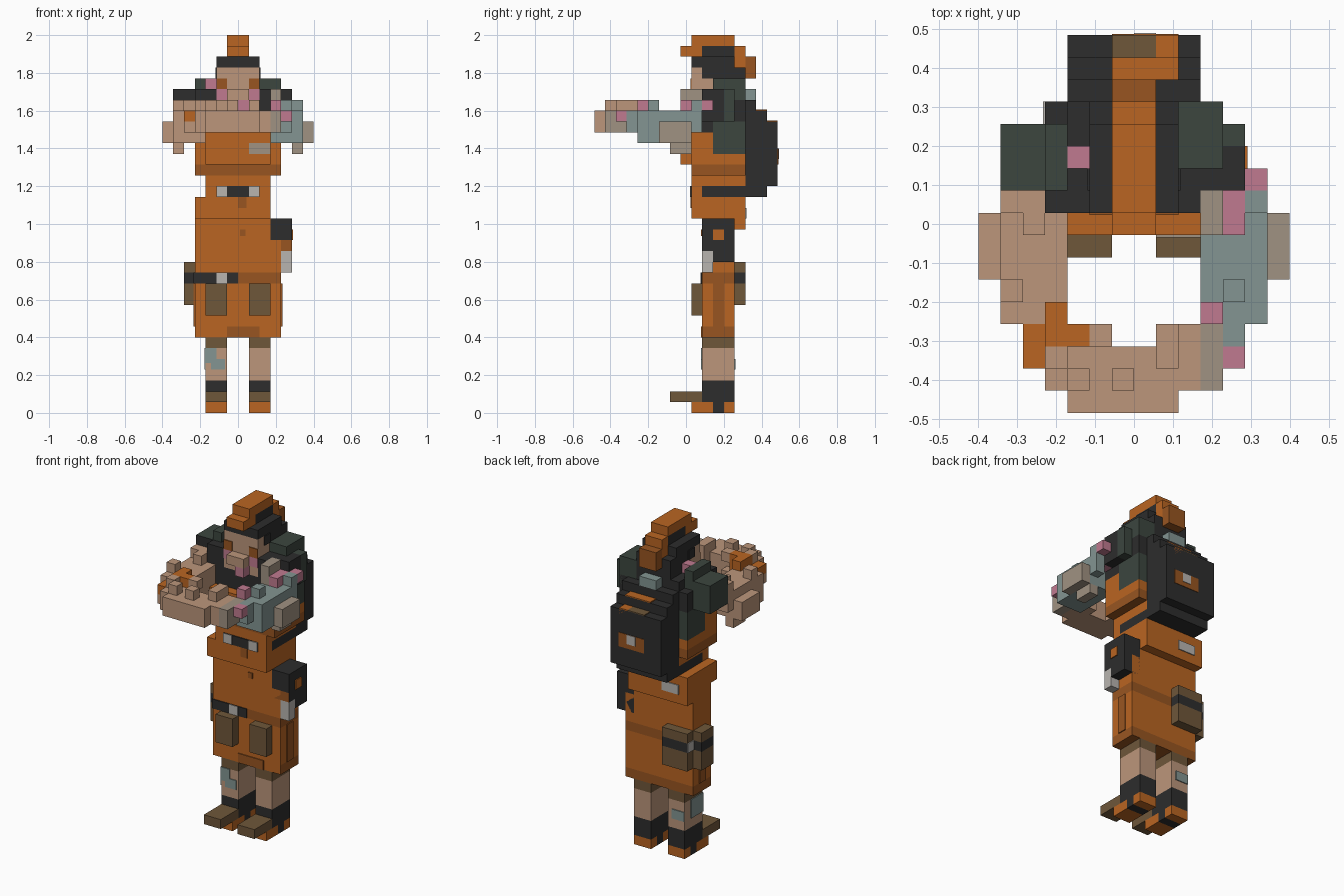
import bpy
import bmesh
from mathutils import Matrix, Vector

old = bpy.data.objects.get("Cube")
if old:
    bpy.data.objects.remove(old, do_unlink=True)

UNIT = 2 / 35          # edge of one block
DEPTH = 17             # blocks from front to back


def linear(c):
    c = c / 255
    return c / 12.92 if c <= 0.04045 else ((c + 0.055) / 1.055) ** 2.4


COLOURS = {
    "orange": "ba6522", "rust": "985521", "charcoal": "2d2d2d", "skin": "bc967b",
    "teal": "839592", "ash": "a09282", "pink": "c07a90", "white": "b9b5b0",
    "brown": "6f573a", "green": "3c463f",
}
NAMES = list(COLOURS)
MATERIALS = []
for name, code in COLOURS.items():
    mat = bpy.data.materials.new(name)
    mat.use_nodes = True
    rgba = [linear(c) for c in bytes.fromhex(code)] + [1]
    mat.diffuse_color = rgba
    bsdf = mat.node_tree.nodes["Principled BSDF"]
    bsdf.inputs["Base Color"].default_value = rgba
    MATERIALS.append(mat)


def box(colour, x, y, z, front=None):
    """Block in grid units; front optionally recolours the -y face."""
    return dict(colour=colour, x=x, y=y, z=z, front=front)


def part(name, *boxes):
    """Join several grid blocks into one named object."""
    bm = bmesh.new()
    used = []
    for b in boxes:
        for c in (b["colour"], b["front"]):
            if c and c not in used:
                used.append(c)
        lo = Vector((b["x"][0], b["y"][0] - DEPTH / 2, b["z"][0])) * UNIT
        hi = Vector((b["x"][1], b["y"][1] - DEPTH / 2, b["z"][1])) * UNIT
        matrix = Matrix.Translation((lo + hi) / 2) @ Matrix.Diagonal((hi - lo).to_4d())
        verts = bmesh.ops.create_cube(bm, size=1, matrix=matrix)["verts"]
        bm.normal_update()
        for face in {f for v in verts for f in v.link_faces}:
            facing = b["front"] and face.normal.y < -0.5
            face.material_index = used.index(b["front"] if facing else b["colour"])
    mesh = bpy.data.meshes.new(name)
    bm.to_mesh(mesh)
    bm.free()
    for c in used:
        mesh.materials.append(MATERIALS[NAMES.index(c)])
    obj = bpy.data.objects.new(name, mesh)
    bpy.context.collection.objects.link(obj)
    return obj


T = 0.1                # thickness of painted plates, in blocks

# Legs and shoes
for side, x in (("right", (-3, -1)), ("left", (1, 3))):
    part(side + "_leg",
         box("brown", x, y=(10, 13), z=(6, 7)),
         box("skin", x, y=(10, 13), z=(3, 6)))
    part(side + "_shoe",
         box("charcoal", x, y=(10, 13), z=(1, 3), front="charcoal"),
         box("brown", x, y=(7, 10), z=(1, 2)),
         box("orange", x, y=(9, 11), z=(0, 1)),
         box("charcoal", x, y=(11, 12), z=(0, 1)),
         box("orange", x, y=(12, 13), z=(0, 1)))
part("calf_patch",
     box("teal", x=(-2.5, -1.2), y=(10 - T, 10), z=(4, 5)),
     box("teal", x=(-3, -2), y=(10 - T, 10), z=(4.6, 6)),
     box("teal", x=(-3 - T, -3), y=(10, 12), z=(4, 6)),
     box("teal", x=(-3, -1.5), y=(13, 13 + T), z=(4, 5)))

# Long skirt of the coat
part("skirt",
     box("rust", x=(-4, 4), y=(10, 13), z=(7, 8), front="orange"),
     box("orange", x=(-4, 4), y=(10, 13), z=(8, 12)),
     box("rust", x=(-4, 4), y=(10, 13), z=(12, 13)),
     box("orange", x=(-4, 4), y=(10, 13), z=(13, 16)),
     box("orange", x=(-4, 3), y=(10, 13), z=(16, 18)))
part("skirt_hem", box("rust", x=(-1, 2), y=(10 - T, 10), z=(7, 8)))
for side in (-1, 1):
    part("side_stripe", box("rust", sorted((4 * side, (4 + T) * side)), y=(11, 12), z=(8, 12)))
part("hip_panel",
     box("orange", x=(-4, 3), y=(9, 14), z=(18, 20)),
     box("orange", x=(-4, 3), y=(12, 14), z=(17, 18)))
part("hip_label", box("white", x=(-3, -1), y=(14, 14 + T), z=(18, 19)))
part("hip_seam",
     box("rust", x=(0, 0.8), y=(9 - T, 9), z=(19, 20)),
     box("rust", x=(0.2, 0.7), y=(10 - T, 10), z=(16.4, 17)))

# Belts with buckles
part("lower_belt",
     box("charcoal", x=(-4, 0), y=(10 - T, 10), z=(12, 13)),
     box("charcoal", x=(-4 - T, -4), y=(10, 11), z=(12, 13)))
part("lower_buckle", box("white", x=(-2, -1), y=(10 - 1.5 * T, 10), z=(12, 13)))
part("upper_belt",
     box("orange", x=(-3, 3), y=(9, 10), z=(20, 21)),
     box("charcoal", x=(-3, 3), y=(10, 14), z=(20, 21)),
     box("charcoal", x=(-2, 2), y=(9 - T, 9), z=(20, 21)))
for x in (-2, 1):
    part("upper_buckle", box("white", x=(x, x + 1), y=(9 - 1.5 * T, 9), z=(20, 21)))

# Pouches
for x in (-3, 1):
    part("front_pouch", box("brown", x=(x, x + 2), y=(9, 10), z=(9, 12)))
part("hip_pouch",
     *[box(c, x, y, z)
       for x, y in (((-5, -4), (11, 13)), ((-4, -1), (13, 14)))
       for c, z in (("brown", (10, 12)), ("charcoal", (12, 13)), ("brown", (13, 14)))])
part("pouch_buckle", box("white", x=(-4 - T, -4), y=(13, 14), z=(12, 13)))

# Holster hanging at the left hip
part("holster",
     box("charcoal", x=(3, 5), y=(10, 13), z=(16, 18)),
     box("charcoal", x=(3, 5), y=(10, 13), z=(15, 16), front="rust"),
     box("charcoal", x=(3, 5), y=(11, 13), z=(14, 15)),
     box("white", x=(3, 5), y=(10, 11), z=(13, 15)))
part("holster_badge", box("orange", x=(5, 5 + T), y=(11, 12), z=(16, 17)))

# Torso
part("torso",
     box("orange", x=(-3, 3), y=(9, 14), z=(21, 22)),
     box("rust", x=(-4, 4), y=(9, 14), z=(22, 23)),
     box("orange", x=(-4, 4), y=(9, 14), z=(23, 24)),
     box("orange", x=(-4, 4), y=(9, 11), z=(24, 26)),
     box("orange", x=(-3, 3), y=(8, 9), z=(23, 26)))
part("chest_patch", box("ash", x=(1, 3), y=(8 - T, 8), z=(24, 25)))
part("vest",
     box("green", x=(-4, 4), y=(11, 14), z=(24, 27)),
     box("charcoal", x=(-4, 4), y=(9, 11), z=(26, 28)),
     box("charcoal", x=(-4, 4), y=(11, 14), z=(27, 29)))

# Shoulders and sleeves
part("right_sleeve",
     box("green", x=(-6, -4), y=(10, 13), z=(27, 30), front="charcoal"),
     box("green", x=(-4, -3), y=(10, 13), z=(28, 31)),
     box("charcoal", x=(-4, -2), y=(9, 10), z=(28, 30)),
     box("charcoal", x=(-3, -2), y=(10, 14), z=(28, 30)),
     box("pink", x=(-3, -2), y=(11, 12), z=(30, 31)))
part("left_sleeve",
     box("green", x=(2, 4), y=(11, 14), z=(28, 31)),
     box("green", x=(4, 5), y=(12, 13), z=(27, 30)),
     box("charcoal", x=(3, 5), y=(10, 12), z=(27, 30)),
     box("charcoal", x=(2, 3), y=(9, 11), z=(28, 30)))

# Right arm, bent forward to the joined hands
part("right_arm",
     box("skin", x=(-6, -4), y=(9, 10), z=(26, 29)),
     box("skin", x=(-7, -5), y=(6, 9), z=(25, 27)),
     box("skin", x=(-6, -3), y=(6, 9), z=(25, 28)),
     box("skin", x=(-6, -5), y=(7, 9), z=(24, 25)),
     box("skin", x=(-5, -4), y=(8, 9), z=(28, 29)),
     box("skin", x=(-6, -3), y=(4, 6), z=(25, 28)),
     box("skin", x=(-6, -5), y=(5, 6), z=(28, 29)))
part("right_cuff",
     box("orange", x=(-5, -4), y=(2, 4), z=(27, 28)),
     box("skin", x=(-5, -4), y=(2, 4), z=(26, 27)),
     box("orange", x=(-4, -2), y=(3, 4), z=(27, 29)),
     box("orange", x=(-4, -3), y=(4, 5), z=(28, 29)))

# Joined hands
part("hands",
     box("skin", x=(-3, 2), y=(0, 1), z=(26, 28)),
     box("skin", x=(-4, 3), y=(1, 3), z=(26, 28)),
     box("skin", x=(-4, -1), y=(3, 4), z=(26, 27)),
     box("skin", x=(1, 3), y=(3, 4), z=(26, 28)),
     *[box("skin", x=(x, x + 1), y=(y, y + 1), z=(28, 29))
       for x, y in ((-4, 2), (-3, 1), (-2, 3), (-1, 1), (1, 3), (1, 2))])

# Left arm with patterned sleeve
part("left_arm",
     box("ash", x=(3, 4), y=(1, 4), z=(26, 28)),
     box("pink", x=(4, 5), y=(2, 3), z=(27, 28)),
     box("teal", x=(4, 5), y=(3, 4), z=(26, 28)),
     box("teal", x=(3, 6), y=(4, 6), z=(25, 28)),
     box("pink", x=(3, 4), y=(4, 5), z=(28, 29)),
     box("teal", x=(4, 5), y=(5, 6), z=(28, 29)),
     box("teal", x=(3, 6), y=(6, 9), z=(25, 28)),
     box("ash", x=(6, 7), y=(6, 9), z=(25, 27)),
     box("ash", x=(5, 6), y=(7, 9), z=(24, 25)),
     box("ash", x=(3, 4), y=(8, 10), z=(28, 30)),
     box("pink", x=(4, 5), y=(8, 10), z=(27, 29)),
     box("teal", x=(5, 6), y=(9, 10), z=(26, 29)),
     box("pink", x=(5, 6), y=(10, 11), z=(28, 29)))

# Head, face and hair
part("head",
     box("skin", x=(-2, 2), y=(9, 11), z=(28, 32)),
     box("charcoal", x=(-2, 2), y=(11, 14), z=(28, 32)),
     box("charcoal", x=(-2, 2), y=(9, 13), z=(32, 33)),
     box("skin", x=(-1, 1), y=(8, 9), z=(29, 30)),
     box("pink", x=(0, 1), y=(8, 9), z=(28, 29)))
part("collar", box("teal", x=(-1, 1), y=(14, 15), z=(29, 30)))
for x in (-2, 1):
    part("eye", box("rust", x=(x, x + 1), y=(9 - T, 9), z=(30, 31)))
    part("cheek", box("pink", x=(x, x + 1), y=(9 - T, 9), z=(29, 30)))
part("temple_hair",
     *[box("charcoal", sorted((2 * s, (2 + T) * s)), y=(10, 11), z=(31, 32)) for s in (-1, 1)])
part("mohawk",
     box("orange", x=(-1, 1), y=(9, 13), z=(34, 35)),
     box("orange", x=(-1, 1), y=(8, 10), z=(33, 34)),
     box("charcoal", x=(-1, 1), y=(10, 13), z=(33, 34)),
     box("orange", x=(-1, 1), y=(13, 14), z=(32, 34)),
     box("rust", x=(-1, 1), y=(14, 15), z=(31, 33)))

# Backpack with rounded steps and clasp
part("backpack",
     box("charcoal", x=(-3, 3), y=(14, 16), z=(20, 28)),
     box("charcoal", x=(-3, 3), y=(14, 15), z=(28, 29)),
     box("charcoal", x=(-3, 3), y=(16, 17), z=(21, 27)))
part("pack_flap",
     box("orange", x=(-1, 2), y=(15, 16), z=(28, 28 + T)),
     box("brown", x=(-1, 1), y=(16, 17), z=(27, 27 + T)),
     box("orange", x=(1, 2), y=(16, 17), z=(27, 27 + T)),
     box("rust", x=(-1, 2), y=(17 - T, 17), z=(25.5, 27)))
part("pack_clasp",
     box("rust", x=(-1, 2), y=(17 - T, 17 + T / 2), z=(23, 24.5)),
     box("white", x=(0, 1), y=(17 - T, 17 + T), z=(23.5, 24.5)))
